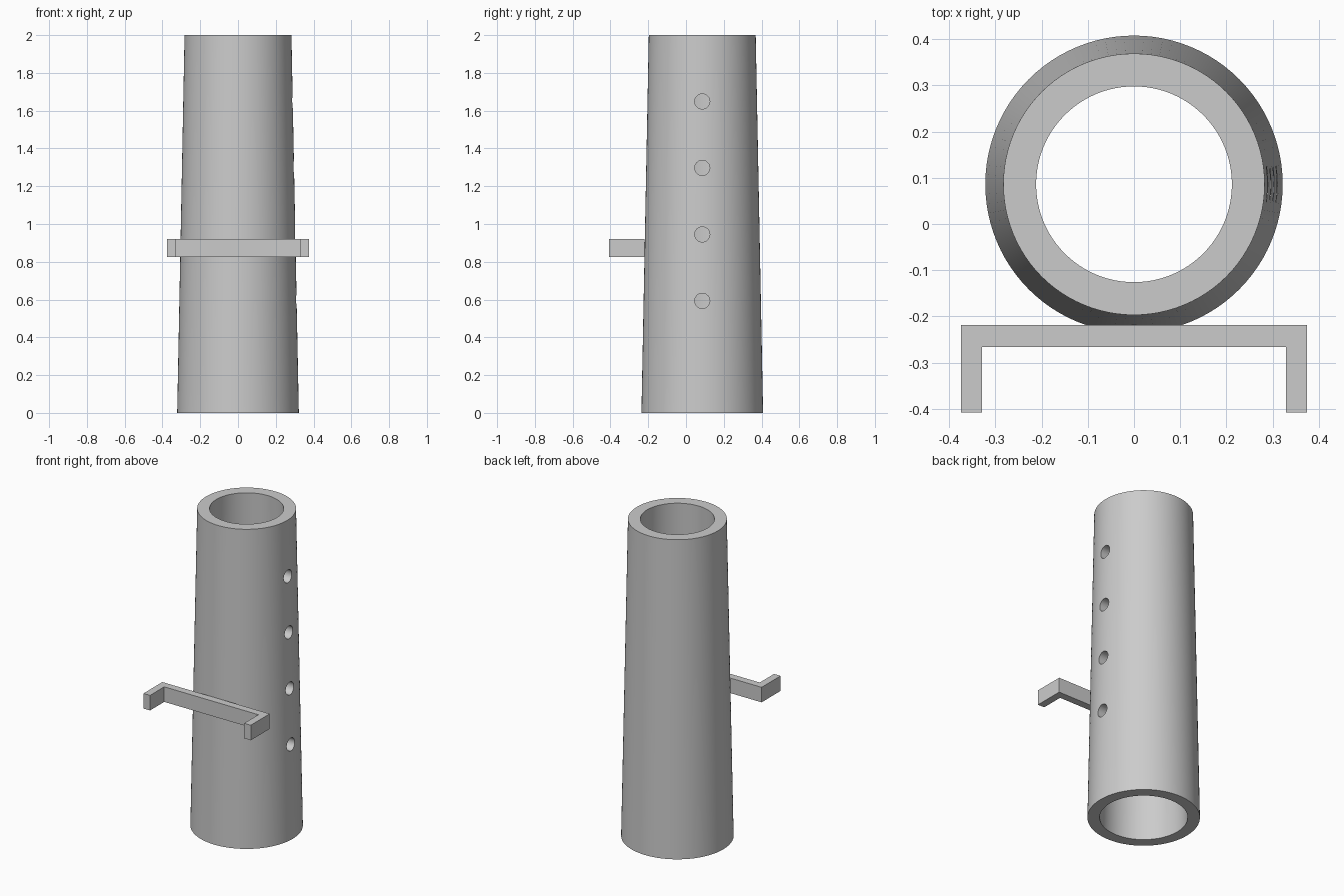
import bpy, bmesh, math
from mathutils import Matrix

if "Cube" in bpy.data.objects:
    bpy.data.objects.remove(bpy.data.objects["Cube"], do_unlink=True)

GREY = (0.6, 0.6, 0.6, 1)
grey = bpy.data.materials.new("light grey")
grey.diffuse_color = GREY
grey.use_nodes = True
grey.node_tree.nodes["Principled BSDF"].inputs["Base Color"].default_value = GREY

TUBE_Y, HEIGHT, SEGMENTS = 0.086, 2.0, 96
HOLE_RADIUS = 0.04
HOLE_HEIGHTS = [0.593 + 0.352 * i for i in range(4)]


def make_object(name, bm):
    bmesh.ops.recalc_face_normals(bm, faces=bm.faces)
    mesh = bpy.data.meshes.new(name)
    bm.to_mesh(mesh)
    bm.free()
    mesh.materials.append(grey)
    obj = bpy.data.objects.new(name, mesh)
    bpy.context.collection.objects.link(obj)
    return obj


def activate(obj):
    bpy.ops.object.select_all(action="DESELECT")
    obj.select_set(True)
    bpy.context.view_layer.objects.active = obj


# Tapered tube: closed wall profile swept around the axis
levels = [0.0, HEIGHT]
for z in HOLE_HEIGHTS:
    levels += [z - 0.06, z + 0.06]
levels.sort()
outer = [(0.322 - 0.0195 * z, z) for z in levels]
profile = outer + [(0.252 - 0.02 * HEIGHT, HEIGHT), (0.252, 0)]
bm = bmesh.new()
rings = []
for i in range(SEGMENTS):
    a = math.tau * i / SEGMENTS
    rings.append([bm.verts.new((r * math.cos(a), TUBE_Y + r * math.sin(a), z))
                  for r, z in profile])
for i, ring in enumerate(rings):
    following = rings[(i + 1) % SEGMENTS]
    for j in range(len(profile)):
        k = (j + 1) % len(profile)
        bm.faces.new((ring[j], following[j], following[k], ring[k]))
tube = make_object("tapered_tube", bm)

# Row of round holes through one side of the wall
bm = bmesh.new()
for z in HOLE_HEIGHTS:
    place = Matrix.Translation((0.3, TUBE_Y, z)) @ Matrix.Rotation(math.pi / 2, 4, "Y")
    bmesh.ops.create_cone(bm, cap_ends=True, segments=32, radius1=HOLE_RADIUS,
                          radius2=HOLE_RADIUS, depth=0.3, matrix=place)
cutter = make_object("hole_cutter", bm)
cutter.hide_render = True

activate(tube)
cut = tube.modifiers.new("holes", "BOOLEAN")
cut.operation = "DIFFERENCE"
cut.solver = "EXACT"
cut.object = cutter
bpy.ops.object.modifier_apply(modifier=cut.name)
bpy.data.objects.remove(cutter, do_unlink=True)
bpy.ops.object.shade_smooth_by_angle(angle=math.radians(30))

# U-shaped bracket on the front: mirrored outline raised to a bar
half = [(0.375, -0.219), (0.375, -0.408), (0.329, -0.408), (0.329, -0.266)]
outline = half + [(-x, y) for x, y in reversed(half)]
bm = bmesh.new()
base = bm.faces.new([bm.verts.new((x, y, 0.825)) for x, y in outline])
raised = bmesh.ops.extrude_face_region(bm, geom=[base])["geom"]
bmesh.ops.translate(bm, vec=(0, 0, 0.095),
                    verts=[v for v in raised if isinstance(v, bmesh.types.BMVert)])
make_object("front_bracket", bm)
